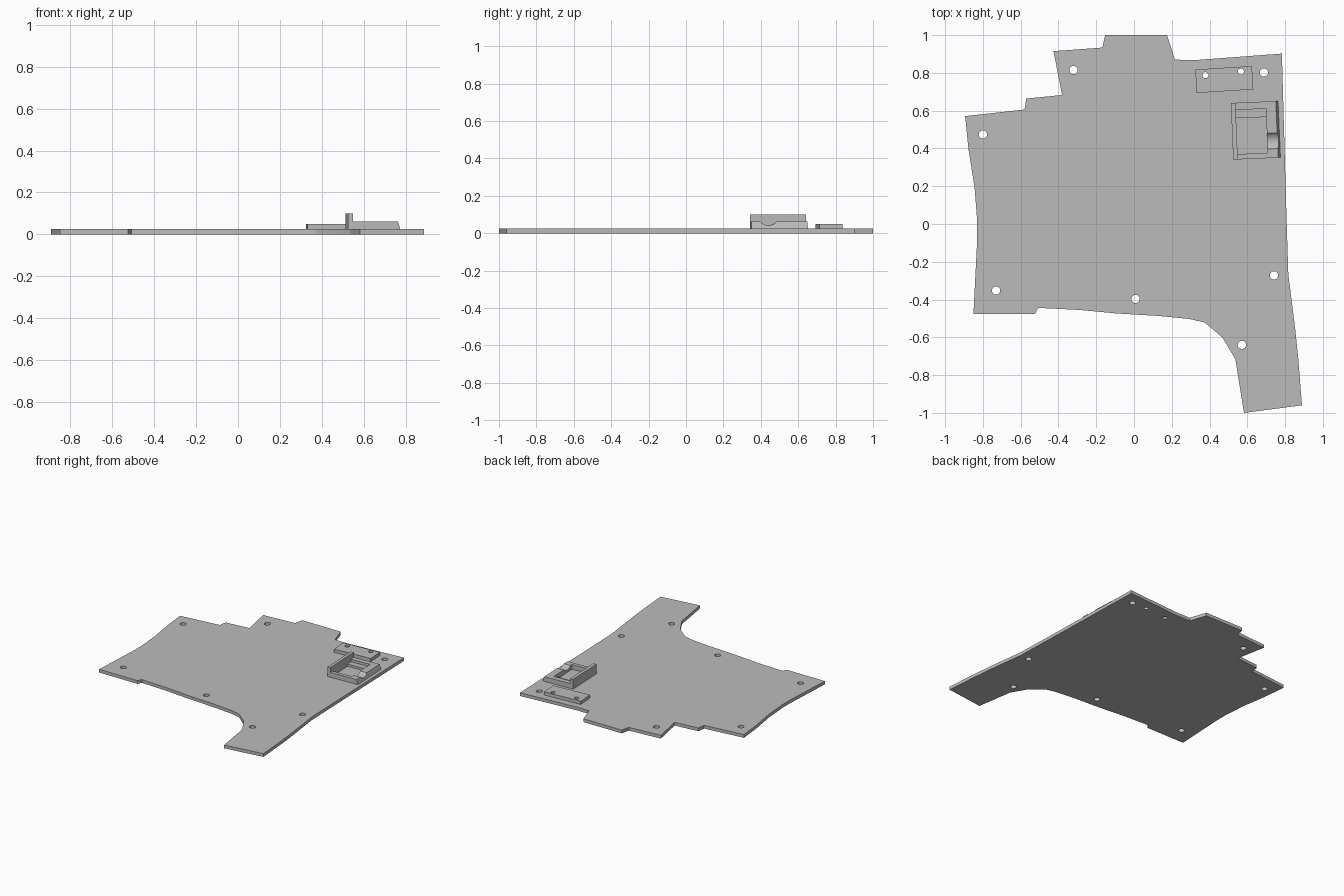
import bpy
import bmesh
from math import cos, sin, pi, radians
from mathutils import Matrix, Vector

default = bpy.data.objects.get("Cube")
if default:
    bpy.data.objects.remove(default, do_unlink=True)

# One plain grey for the whole bracket
grey = bpy.data.materials.new("plain_grey")
grey.use_nodes = True
colour = (0.5, 0.5, 0.5, 1)
grey.diffuse_color = colour
grey.node_tree.nodes["Principled BSDF"].inputs["Base Color"].default_value = colour


def prism(name, outline, bottom, top):
    """Extrude a flat outline from one height to another."""
    bm = bmesh.new()
    base = bm.faces.new([bm.verts.new((x, y, bottom)) for x, y in outline])
    result = bmesh.ops.extrude_face_region(bm, geom=[base])
    raised = [g for g in result["geom"] if isinstance(g, bmesh.types.BMVert)]
    bmesh.ops.translate(bm, verts=raised, vec=(0, 0, top - bottom))
    bmesh.ops.recalc_face_normals(bm, faces=bm.faces)
    mesh = bpy.data.meshes.new(name)
    bm.to_mesh(mesh)
    bm.free()
    mesh.materials.append(grey)
    obj = bpy.data.objects.new(name, mesh)
    bpy.context.collection.objects.link(obj)
    return obj


def rectangle(left, right, front, back):
    return [(left, front), (right, front), (right, back), (left, back)]


def circle(x, y, radius, sides=24):
    steps = [2 * pi * i / sides for i in range(sides)]
    return [(x + radius * cos(a), y + radius * sin(a)) for a in steps]


def apply_boolean(target, tool, operation):
    """Combine two solids, then discard the tool."""
    bpy.context.view_layer.update()
    modifier = target.modifiers.new(operation.lower(), "BOOLEAN")
    modifier.operation = operation
    modifier.solver = "EXACT"
    modifier.object = tool
    bpy.context.view_layer.objects.active = target
    bpy.ops.object.modifier_apply(modifier=modifier.name)
    bpy.data.objects.remove(tool, do_unlink=True)


def drill(target, places, radius):
    for x, y in places:
        cutter = prism("drill_cutter", circle(x, y, radius), -1, 1)
        apply_boolean(target, cutter, "DIFFERENCE")


def place(obj, x, y, degrees):
    """Turn a part about the vertical and move it into position."""
    turn = Matrix.Rotation(radians(degrees), 4, "Z")
    obj.data.transform(Matrix.Translation((x, y, 0)) @ turn)


PLATE_TOP = 0.025
RIM = 0.062

# Base plate: stepped back edge, bowed sides and a tail at the front
plate_outline = [
    (-.426, .915), (-.167, .934), (-.153, 1), (.175, 1), (.217, .87),
    (.325, .868), (.783, .902), (.807, .05), (.817, -.267), (.854, -.56),
    (.87, -.717), (.889, -.96), (.582, -1), (.537, -.717), (.468, -.6),
    (.373, -.521), (.294, -.503), (.135, -.487), (-.087, -.474),
    (-.288, -.455), (-.508, -.444), (-.524, -.476), (-.85, -.476),
    (-.83, -.08), (-.83, .013), (-.844, .193), (-.876, .394),
    (-.894, .571), (-.579, .606), (-.571, .664), (-.381, .683),
]
plate = prism("base_plate", plate_outline, 0, PLATE_TOP)

# Mounting holes through the plate
mounting_holes = [
    (-.32, .815), (-.8, .474), (-.73, -.352), (.008, -.397),
    (.571, -.64), (.741, -.272), (.688, .802),
]
drill(plate, mounting_holes, 0.022)

# Small raised pad with two screw holes that continue through the plate
pad = prism("screw_pad", rectangle(-.15, .15, -.062, .062), PLATE_TOP, 0.05)
place(pad, .478, .765, 3.6)
screw_holes = [(.378, .788), (.566, .807)]
for part in (plate, pad):
    drill(part, screw_holes, 0.016)

# Tray: low block whose outer side leans inward towards the rim
half_x, half_y = 0.125, 0.15
tray = prism("tray", rectangle(-half_x, half_x, -half_y, half_y), PLATE_TOP, RIM)
for vert in tray.data.vertices:
    if vert.co.x > 0 and vert.co.z > PLATE_TOP + 0.01:
        vert.co.x -= 0.012

# Pocket with a shallow ledge at its back end
inner_left, inner_right = -half_x + 0.024, 0.059
pocket = prism("pocket_cutter", rectangle(inner_left, inner_right, -.122, .068),
               PLATE_TOP - 0.01, 1)
apply_boolean(tray, pocket, "DIFFERENCE")
ledge = prism("ledge_cutter", rectangle(inner_left, inner_right, .06, .112), 0.042, 1)
apply_boolean(tray, ledge, "DIFFERENCE")

# Rounded cable groove through the outer wall
groove = prism("groove_cutter", circle(0, 0, 0.054, 48), 0.04, 0.2)
groove.data.transform(Matrix.Rotation(pi / 2, 4, "Y"))
groove.data.transform(Matrix.Translation(Vector((0, -.06, RIM + 0.034))))
apply_boolean(tray, groove, "DIFFERENCE")

# Tall back wall of the tray
wall = prism("tray_wall", rectangle(-half_x, inner_left, -half_y, half_y), PLATE_TOP, 0.1)

for part in (tray, wall):
    place(part, .644, .496, 2.4)

# Smooth the round holes while keeping the flat edges crisp
for part in (plate, pad, tray, wall):
    bpy.ops.object.select_all(action="DESELECT")
    part.select_set(True)
    bpy.context.view_layer.objects.active = part
    bpy.ops.object.shade_smooth_by_angle(angle=radians(20))
